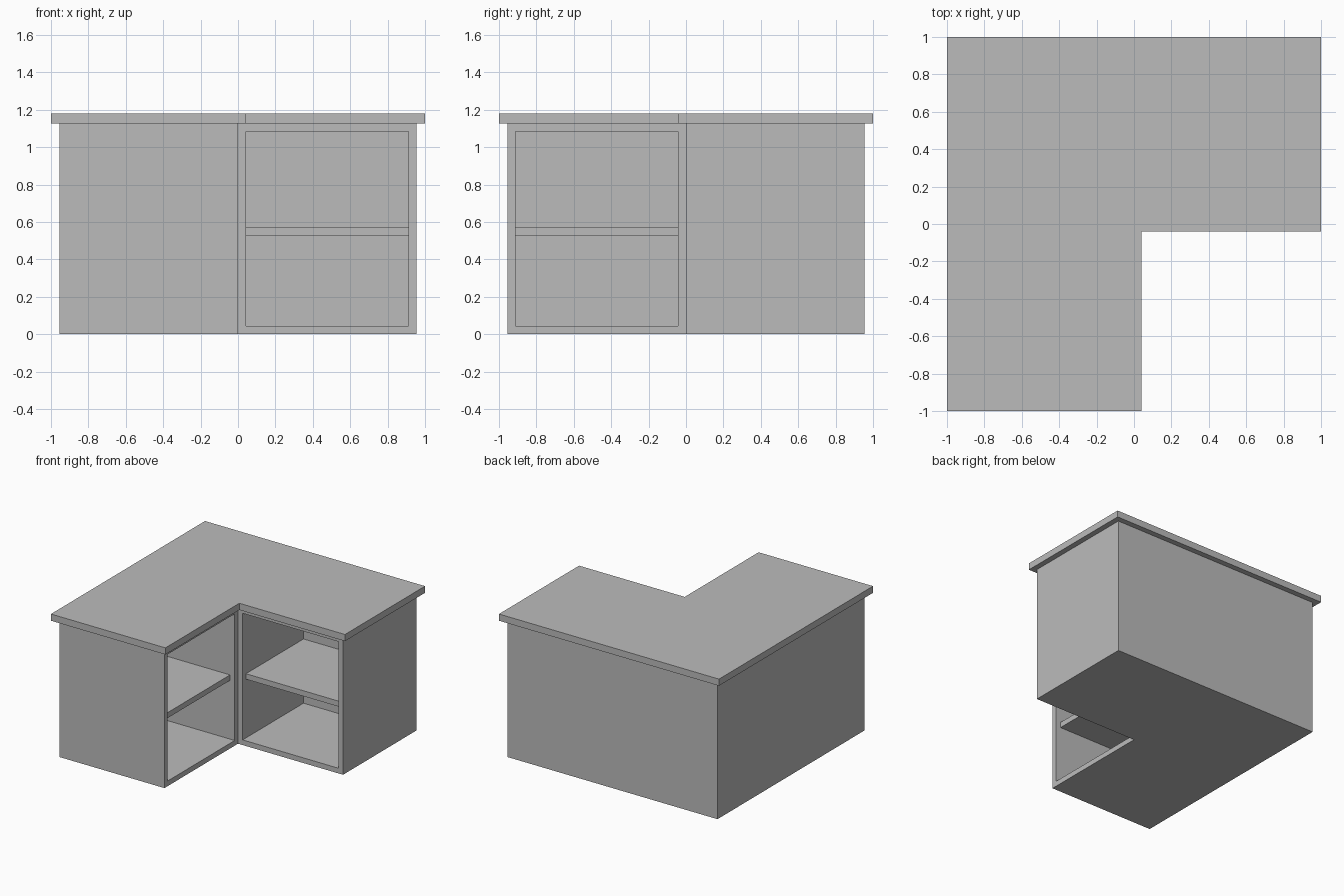
import bpy
import bmesh
from mathutils import Vector

HALF = 0.955          # half width of the cabinet body
BODY_TOP = 1.125
OVERHANG = 0.045      # worktop beyond the body
WORKTOP_TOP = 1.18
FRAME = 0.0425        # panel thickness
DEPTH = 0.79          # depth of each open compartment

cube = bpy.data.objects.get("Cube")
if cube:
    bpy.data.objects.remove(cube, do_unlink=True)

grey = bpy.data.materials.new("plain grey")
grey.use_nodes = True
colour = (0.5, 0.5, 0.5, 1)
grey.diffuse_color = colour
for node in grey.node_tree.nodes:
    if node.type == 'BSDF_PRINCIPLED':
        node.inputs["Base Color"].default_value = colour


def prism(outline, low, high):
    """Extrude a flat outline between two heights."""
    bm = bmesh.new()
    base = bm.faces.new([bm.verts.new((x, y, low)) for x, y in outline])
    new = bmesh.ops.extrude_face_region(bm, geom=[base], use_keep_orig=True)["geom"]
    top = [v for v in new if isinstance(v, bmesh.types.BMVert)]
    bmesh.ops.translate(bm, verts=top, vec=(0, 0, high - low))
    bmesh.ops.recalc_face_normals(bm, faces=bm.faces)
    return bm


def finish(bm, name):
    mesh = bpy.data.meshes.new(name)
    bm.to_mesh(mesh)
    bm.free()
    mesh.materials.append(grey)
    obj = bpy.data.objects.new(name, mesh)
    bpy.context.scene.collection.objects.link(obj)
    return obj


def corner_outline(half, inner):
    """L shape with its missing quarter at the front left."""
    return [(-half, -half), (inner, -half), (inner, -inner),
            (half, -inner), (half, half), (-half, half)]


# Cabinet body: inset the two inner faces and push them in as compartments
body = prism(corner_outline(HALF, 0), 0, BODY_TOP)
fronts = [f for f in body.faces if abs(f.normal.z) < 0.1
          and abs(f.calc_center_median().dot(f.normal)) < 0.01]
for front in fronts:
    inward = Vector(front.normal) * -DEPTH
    bmesh.ops.inset_region(body, faces=[front], thickness=FRAME, use_even_offset=True)
    pushed = bmesh.ops.extrude_discrete_faces(body, faces=[front])["faces"][0]
    bmesh.ops.translate(body, verts=pushed.verts, vec=inward)
finish(body, "cabinet_body")

# Overhanging worktop
finish(prism(corner_outline(HALF + OVERHANG, 0.04), BODY_TOP, WORKTOP_TOP), "worktop")

# One recessed shelf per compartment, mirrored over the corner diagonal
near, far = FRAME, HALF - FRAME
shelf = [(near, near), (far, near), (far, DEPTH), (near, DEPTH)]
finish(prism(shelf, 0.525, 0.57), "left_shelf")
finish(prism([(-y, -x) for x, y in shelf], 0.525, 0.57), "front_shelf")
